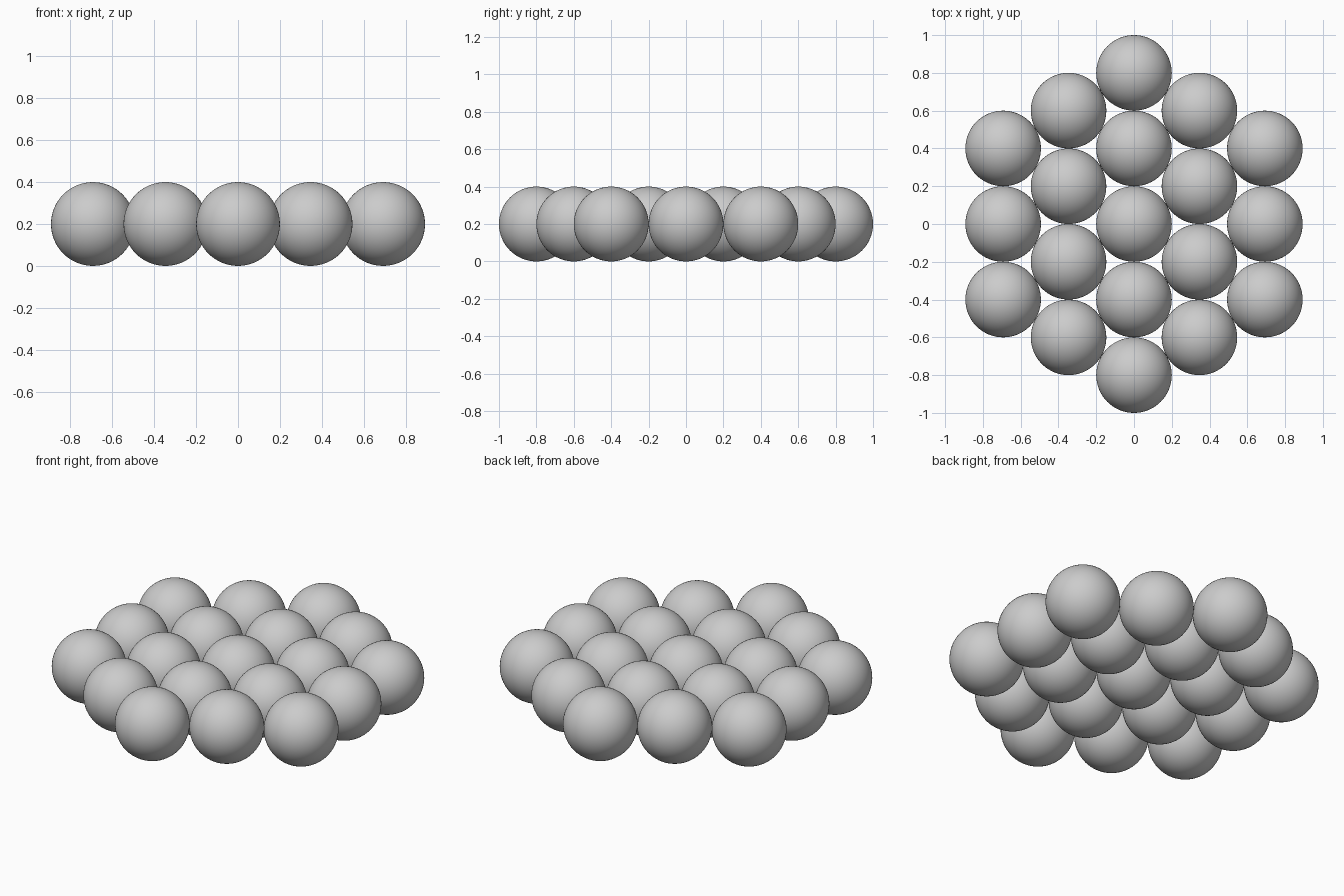
import bpy, math

if "Cube" in bpy.data.objects:
    bpy.data.objects.remove(bpy.data.objects["Cube"])

R = 0.2          # ball radius
RINGS = 2        # rings of balls around the centre one
STEP = 2 * R     # touching neighbours

# One smooth ball mesh, shared by every ball
bpy.ops.mesh.primitive_uv_sphere_add(segments=64, ring_count=32, radius=R)
source = bpy.context.object
bpy.ops.object.shade_smooth()
mesh = source.data
mesh.name = "ball"
bpy.data.objects.remove(source)

# Hexagonal close-packed layer: columns along x, balls stacked along y
count = 0
for col in range(-RINGS, RINGS + 1):
    n = 2 * RINGS + 1 - abs(col)
    for row in range(n):
        count += 1
        ball = bpy.data.objects.new(f"ball_{count:02d}", mesh)
        ball.location = (col * STEP * math.sqrt(3) / 2,
                         (row - (n - 1) / 2) * STEP, R)
        bpy.context.collection.objects.link(ball)
